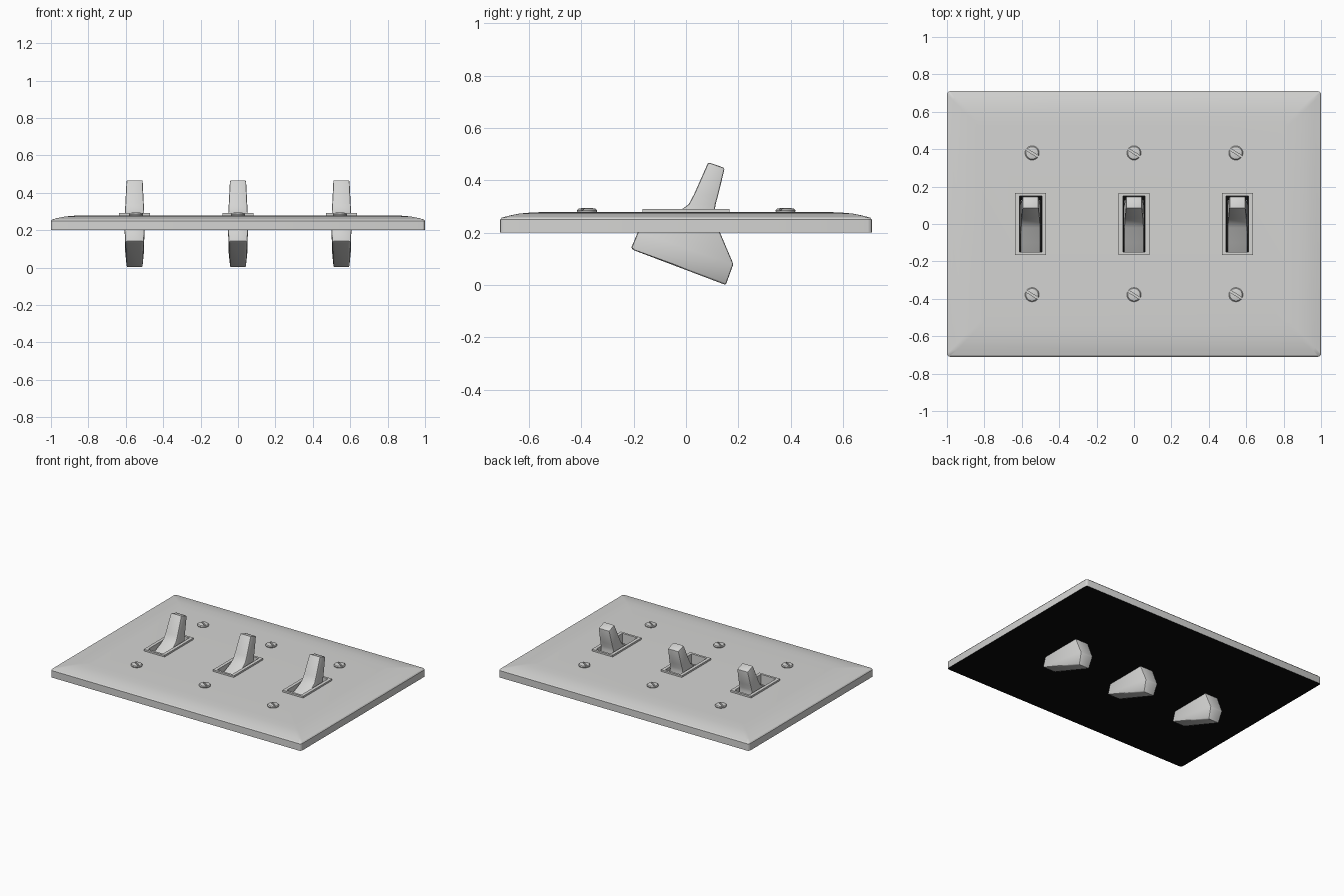
import bpy, bmesh, math
from mathutils import Matrix

if "Cube" in bpy.data.objects:
    bpy.data.objects.remove(bpy.data.objects["Cube"])


def material(name, rgb):
    m = bpy.data.materials.new(name)
    m.diffuse_color = (*rgb, 1)
    m.use_nodes = True
    m.node_tree.nodes["Principled BSDF"].inputs["Base Color"].default_value = m.diffuse_color
    return m


GREY = material("light grey", (0.66, 0.66, 0.65))
BLACK = material("black", (0.003, 0.003, 0.003))


def select(ob):
    bpy.ops.object.select_all(action='DESELECT')
    ob.select_set(True)
    bpy.context.view_layer.objects.active = ob


def loft(name, rings, smooth=True):
    """Closed solid through a list of equal-length point rings."""
    bm = bmesh.new()
    vs = [[bm.verts.new(p) for p in r] for r in rings]
    n = len(vs[0])
    for a, b in zip(vs, vs[1:]):
        for i in range(n):
            bm.faces.new((a[i], a[(i + 1) % n], b[(i + 1) % n], b[i]))
    bm.faces.new(vs[0])
    bm.faces.new(vs[-1])
    bmesh.ops.recalc_face_normals(bm, faces=bm.faces)
    me = bpy.data.meshes.new(name)
    bm.to_mesh(me)
    bm.free()
    me.materials.append(GREY)
    ob = bpy.data.objects.new(name, me)
    bpy.context.collection.objects.link(ob)
    if smooth:
        select(ob)
        bpy.ops.object.shade_smooth_by_angle(angle=math.radians(30))
    return ob


def rect(hx, hy, z, r=0.0, cx=0.0):
    """Rectangle ring, with rounded corners when r is given."""
    pts = []
    for k, (sx, sy) in enumerate(((1, 1), (-1, 1), (-1, -1), (1, -1))):
        if not r:
            pts.append((cx + sx * hx, sy * hy, z))
            continue
        for j in range(4):
            a = math.pi / 2 * (k + j / 3)
            pts.append((cx + sx * (hx - r) + r * math.cos(a),
                        sy * (hy - r) + r * math.sin(a), z))
    return pts


def circle(r, z, n=24):
    return [(r * math.cos(2 * math.pi * i / n), r * math.sin(2 * math.pi * i / n), z)
            for i in range(n)]


def cut(ob, cutter):
    m = ob.modifiers.new("cut", 'BOOLEAN')
    m.operation, m.solver, m.object = 'DIFFERENCE', 'EXACT', cutter
    select(ob)
    bpy.ops.object.modifier_apply(modifier=m.name)
    bpy.data.objects.remove(cutter)


XS = (-0.553, 0.0, 0.553)

# Wall plate with a softly crowned rim
dome = [(0, .20), (0, .25), (.006, .257), (.035, .265), (.075, .273), (.12, .277), (.18, .279)]
plate = loft("wall_plate", [rect(1 - d, .71 - d, z, .016) for d, z in dome])
for x in XS:
    cut(plate, loft("slot_cutter", [rect(.06, .15, z, 0, x) for z in (.203, .35)], False))
plate.data.materials.clear()
plate.data.materials.append(GREY)
plate.data.materials.append(BLACK)
for p in plate.data.polygons:
    p.material_index = int(p.center.z < .21 and abs(p.normal.z) > .9)

# Toggle side profile: front y, front z, back y, back z, half width
LEVELS = [(.085, .469, .148, .447, .043), (.03, .345, .122, .34, .049),
          (.01, .308, .113, .308, .051), (-.02, .286, .11, .286, .052),
          (-.10, .25, .115, .25, .053), (-.185, .20, .13, .20, .053),
          (-.21, .14, .181, .08, .050), (-.197, .132, .152, 0, .042)]

for i, x in enumerate(XS):
    # Toggle lever and its rocker body
    lever = loft(f"toggle_lever_{i + 1}",
                 [[(x - w, fy, fz), (x + w, fy, fz), (x + w, by, bz), (x - w, by, bz)]
                  for fy, fz, by, bz, w in LEVELS], False)
    bev = lever.modifiers.new("soft_edges", 'BEVEL')
    bev.width, bev.segments, bev.limit_method = .007, 2, 'ANGLE'
    bev.angle_limit = math.radians(40)
    select(lever)
    bpy.ops.object.modifier_apply(modifier=bev.name)
    bpy.ops.object.shade_smooth_by_angle(angle=math.radians(35))

    # Raised frame around the slot
    frame = loft(f"slot_frame_{i + 1}",
                 [rect(.083, .166, z, 0, x) for z in (.268, .291)], False)
    cut(frame, loft("frame_cutter", [rect(.06, .15, z, 0, x) for z in (.2, .35)], False))

    # Slotted screws above and below the lever
    for side, y in (("upper", .38), ("lower", -.378)):
        screw = loft(f"{side}_screw_{i + 1}",
                     [circle(.030, .270), circle(.037, .279), circle(.038, .285),
                      circle(.033, .291), circle(.020, .294)])
        groove = loft("groove_cutter", [rect(.06, .005, z) for z in (.284, .32)], False)
        groove.data.transform(Matrix.Rotation(math.radians(-32), 4, 'Z'))
        cut(screw, groove)
        screw.data.transform(Matrix.Translation((x * .985, y, 0)))
